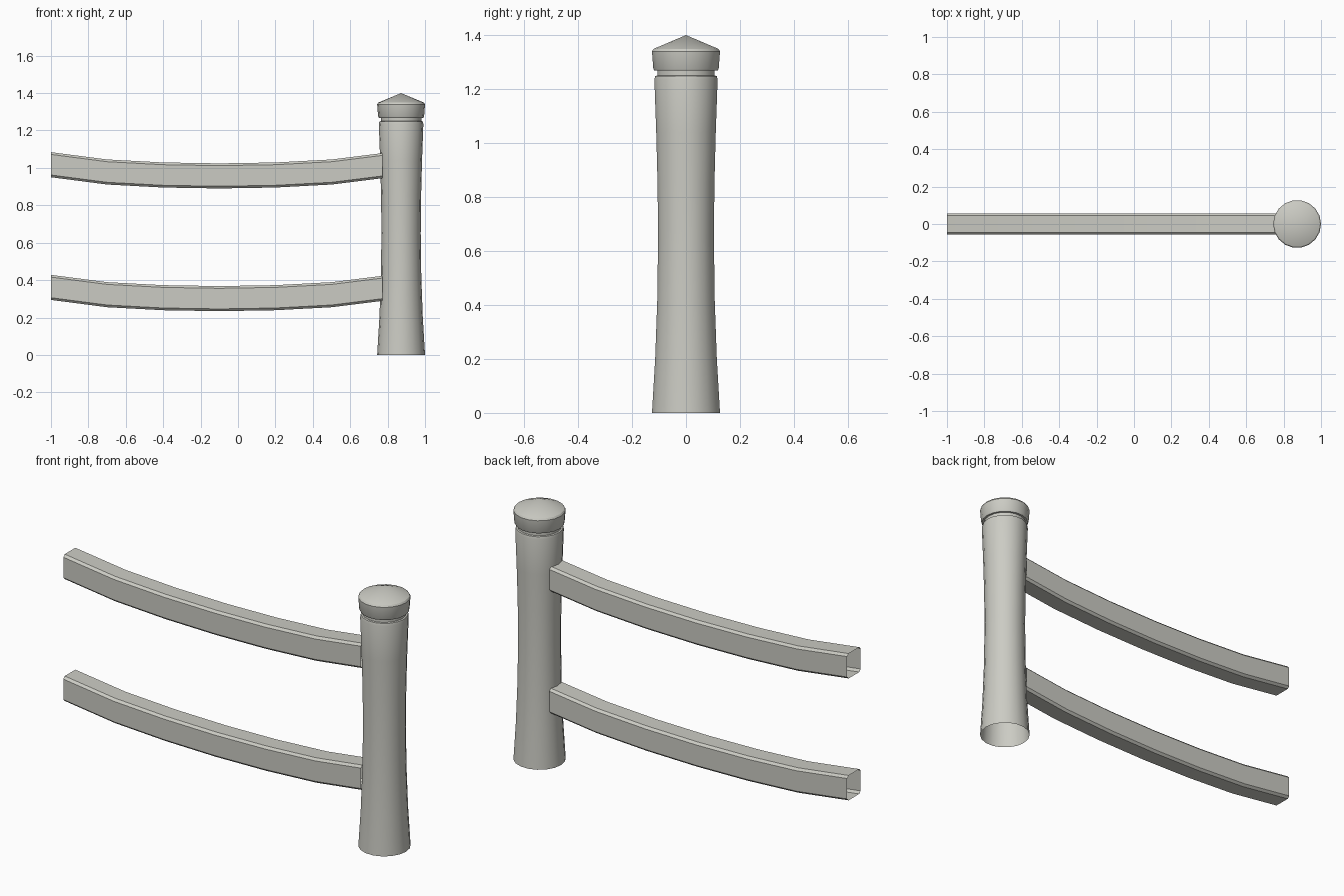
import bpy, bmesh, math
from mathutils import Vector

cube = bpy.data.objects.get("Cube")
if cube:
    bpy.data.objects.remove(cube, do_unlink=True)

# Single weathered stone grey
grey = bpy.data.materials.new("warm_grey")
grey.use_nodes = True
colour = (0.60, 0.60, 0.55, 1)
grey.diffuse_color = colour
grey.node_tree.nodes["Principled BSDF"].inputs["Base Color"].default_value = colour


def finish(name, bm):
    """Turn a bmesh into a smooth-shaded object with sharp edges kept."""
    bmesh.ops.recalc_face_normals(bm, faces=bm.faces)
    mesh = bpy.data.meshes.new(name)
    bm.to_mesh(mesh)
    bm.free()
    mesh.materials.append(grey)
    obj = bpy.data.objects.new(name, mesh)
    bpy.context.collection.objects.link(obj)
    bpy.ops.object.select_all(action='DESELECT')
    obj.select_set(True)
    bpy.context.view_layer.objects.active = obj
    bpy.ops.object.shade_smooth_by_angle(angle=math.radians(30))
    return obj


def bridge_loops(bm, loops):
    """Skin consecutive closed loops of vertices with quads."""
    for a, b in zip(loops, loops[1:]):
        for i in range(len(a)):
            j = (i + 1) % len(a)
            bm.faces.new((a[i], a[j], b[j], b[i]))


def turned(name, profile, x, sides=18, pointed=False):
    """Revolve a (radius, height) profile about a vertical axis."""
    bm = bmesh.new()
    loops = [[bm.verts.new((x + r * math.cos(math.tau * i / sides),
                            r * math.sin(math.tau * i / sides), z))
              for i in range(sides)] for r, z in profile]
    bridge_loops(bm, loops)
    if pointed:
        tip = bm.verts.new((x, 0, 1.4))
        for i in range(sides):
            bm.faces.new((loops[-1][i], loops[-1][(i + 1) % sides], tip))
    return finish(name, bm)


def rail(name, drop):
    """Sweep a chamfered rectangle along the sagging path, ends open."""
    w, h, c = 0.057, 0.067, 0.012
    section = [(-w, h - c), (-w + c, h), (w - c, h), (w, h - c),
               (w, c - h), (w - c, -h), (c - w, -h), (-w, c - h)]
    path = [(-1, 1.017), (-0.7, 0.978), (-0.4, 0.962), (-0.1, 0.957),
            (0.2, 0.962), (0.5, 0.978), (0.773, 1.012)]
    bm = bmesh.new()
    loops = [[bm.verts.new((x, y, z - drop + dz)) for y, dz in section]
             for x, z in path]
    bridge_loops(bm, loops)
    return finish(name, bm)


# Waisted post with neck groove, open underneath
POST_X = 0.872
turned("post", [(0.128, 0), (0.116, 0.2), (0.108, 0.42), (0.105, 0.65),
                (0.107, 0.85), (0.112, 1.04), (0.119, 1.235),
                (0.116, 1.248), (0.108, 1.25), (0.108, 1.268)], POST_X)

# Pointed cap
turned("post_cap", [(0.108, 1.268), (0.119, 1.268), (0.123, 1.275),
                    (0.128, 1.34), (0.122, 1.349)], POST_X, pointed=True)

# Two sagging rails
rail("upper_rail", 0)
rail("lower_rail", 0.656)
